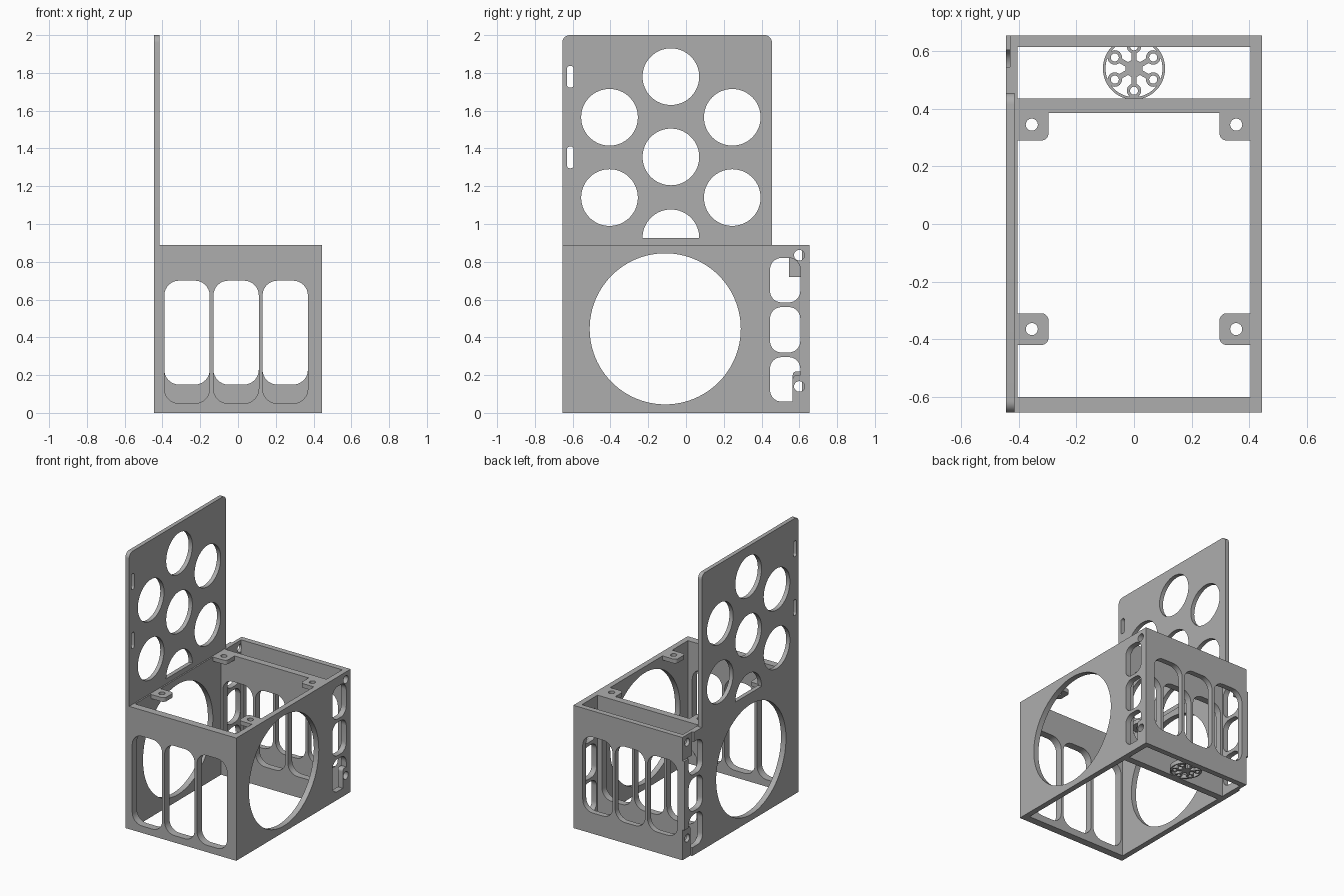
import bpy, bmesh, math
from mathutils import Matrix, Vector

cube = bpy.data.objects.get("Cube")
if cube:
    bpy.data.objects.remove(cube, do_unlink=True)

grey = bpy.data.materials.new("plain grey")
grey.use_nodes = True
grey.diffuse_color = (0.42, 0.42, 0.42, 1)
grey.node_tree.nodes["Principled BSDF"].inputs["Base Color"].default_value = (0.42, 0.42, 0.42, 1)

# Drawing planes: columns are the world directions of profile u, v and thickness
PLANES = {
    "side": Matrix(((0, 0, 1), (1, 0, 0), (0, 1, 0))),
    "front": Matrix(((1, 0, 0), (0, 0, -1), (0, 1, 0))),
    "top": Matrix.Identity(3),
}


def shape(points):
    """Closed outline; a third value on a point is its fillet radius."""
    out = []
    n = len(points)
    for i, p in enumerate(points):
        c = Vector(p[:2])
        r = p[2] if len(p) > 2 else 0
        if not r:
            out.append(c)
            continue
        a = (Vector(points[i - 1][:2]) - c).normalized() * r
        b = (Vector(points[(i + 1) % n][:2]) - c).normalized() * r
        for k in range(9):
            t = k / 8 * math.pi / 2
            out.append(c + a + b - b * math.cos(t) - a * math.sin(t))
    return out


def rect(u0, u1, v0, v1, r=0):
    return shape([(u0, v0, r), (u1, v0, r), (u1, v1, r), (u0, v1, r)])


def circle(u, v, r, n=64, turn=2 * math.pi):
    steps = n if turn > 4 else n + 1
    return [Vector((u + r * math.cos(turn * k / n), v + r * math.sin(turn * k / n)))
            for k in range(steps)]


def plate(name, plane, loops, w0, w1):
    """Flat plate: first loop is the outline, the rest are holes."""
    curve = bpy.data.curves.new(name, "CURVE")
    curve.dimensions = "2D"
    curve.fill_mode = "BOTH"
    curve.extrude = abs(w1 - w0) / 2
    for loop in loops:
        s = curve.splines.new("POLY")
        s.points.add(len(loop) - 1)
        for pt, co in zip(s.points, loop):
            pt.co = (co.x, co.y, 0, 1)
        s.use_cyclic_u = True
    temp = bpy.data.objects.new(name + "_profile", curve)
    bpy.context.collection.objects.link(temp)
    deps = bpy.context.evaluated_depsgraph_get()
    mesh = bpy.data.meshes.new_from_object(temp.evaluated_get(deps))
    bpy.data.objects.remove(temp, do_unlink=True)
    m = PLANES[plane]
    shift = m @ Vector((0, 0, 1)) * ((w0 + w1) / 2)
    if plane == "front":
        shift = -shift
    bm = bmesh.new()
    bm.from_mesh(mesh)
    bmesh.ops.remove_doubles(bm, verts=bm.verts, dist=1e-5)
    for v in bm.verts:
        v.co = m @ v.co + shift
    bmesh.ops.recalc_face_normals(bm, faces=bm.faces)
    bm.to_mesh(mesh)
    bm.free()
    mesh.shade_smooth()
    mesh.set_sharp_from_angle(angle=math.radians(30))
    mesh.materials.clear()
    mesh.materials.append(grey)
    mesh.name = name
    obj = bpy.data.objects.new(name, mesh)
    bpy.context.collection.objects.link(obj)
    return obj


X, Y, H = 0.445, 0.655, 0.89      # half width, half depth, box height
IN = 0.405                        # inner face of side walls
R = 0.06                          # small window fillet
fan_hole = circle(-0.11, 0.445, 0.4, 96)
screws = [circle(0.6, 0.835, 0.028, 24), circle(0.6, 0.14, 0.028, 24)]
mid_window = rect(0.445, 0.605, 0.32, 0.56, R)


def low_window(step):
    return shape([(0.445, 0.06, R), (0.565, 0.06), (0.565, step, 0.02),
                  (0.605, step), (0.605, 0.295, R), (0.445, 0.295, R)])


# Side wall at +x
plate("left_wall", "side", [rect(-Y, Y, 0, H), fan_hole, rect(0.445, 0.605, 0.585, 0.82, R),
                            mid_window, low_window(0.2)] + screws, IN, X)

# Side wall at -x: full inner layer, outer layer relieved around the screw tabs
high_window = shape([(0.445, 0.585, R), (0.605, 0.585, R), (0.605, 0.72), (0.545, 0.72),
                     (0.545, 0.82), (0.445, 0.82, R)])
plate("right_wall_inner", "side", [rect(-Y, Y, 0, H), fan_hole, high_window,
                                   mid_window, low_window(0.22)] + screws, -0.43, -IN)
relieved = shape([(-Y, 0), (0.565, 0), (0.565, 0.06), (0.445, 0.06, R), (0.445, 0.295, R),
                  (0.605, 0.295, R), (0.605, 0.22), (Y, 0.22), (Y, 0.72), (0.605, 0.72),
                  (0.605, 0.585, R), (0.445, 0.585, R), (0.445, 0.82, R), (0.545, 0.82),
                  (0.545, H), (-Y, H)])
plate("right_wall_outer", "side", [relieved, fan_hole, mid_window], -X, -0.43)

# Front, divider and back walls with three tall windows
for name, y0, y1, sill in (("front_wall", -Y, -0.6, 0.05),
                           ("divider_wall", 0.385, 0.435, 0.15),
                           ("back_wall", 0.615, Y, 0.15)):
    windows = [rect(c - 0.12, c + 0.12, sill, 0.7, 0.078) for c in (-0.27, -0.01, 0.25)]
    plate(name, "front", [rect(-IN, IN, 0, H)] + windows, y0, y1)

# Tall perforated panel above the -x wall
holes = [circle(u, v, 0.15) for u, v in ((-0.08, 1.78), (-0.08, 1.355), (-0.405, 1.565),
                                         (0.245, 1.565), (-0.405, 1.14), (0.245, 1.14))]
holes.append(circle(-0.08, 0.927, 0.15, 32, math.pi))
holes += [rect(-0.63, -0.595, z, z + 0.115, 0.015) for z in (1.295, 1.722)]
plate("tall_panel", "side", [shape([(-Y, H), (0.455, H), (0.455, 2, 0.04), (-Y, 2, 0.04)])]
      + holes, -X, -0.415)

# Mounting tabs flush with the top rim
for side, label in ((-1, "right"), (1, "left")):
    for end, y0, y1, hole_y, r in (("front", -0.42, -0.31, -0.365, 0.025),
                                   ("back", 0.29, 0.39, 0.345, 0)):
        outline = shape([(side * 0.41, y0), (side * 0.297, y0, 0.025),
                         (side * 0.297, y1, r), (side * 0.41, y1)])
        plate(f"{end}_{label}_tab", "top",
              [outline, circle(side * 0.355, hole_y, 0.021, 24)], H - 0.03, H)

# Ornamental floor medallion: ring, hub, spokes and small loops
cy, T = 0.54, 0.03
plate("medallion_ring", "top", [circle(0, cy, 0.108), circle(0, cy, 0.099)], 0, T)
plate("medallion_hub", "top", [circle(0, cy, 0.03, 32)], 0, T)
for k in range(6):
    d = Vector((math.cos(k * math.pi / 3 + math.pi / 6), math.sin(k * math.pi / 3 + math.pi / 6)))
    s = Vector((-d.y, d.x)) * 0.009
    c = Vector((0, cy))
    plate("medallion_spoke", "top", [[c + s, c - s, c + d * 0.06 - s, c + d * 0.06 + s]], 0, T)
    e = c + d * 0.077
    plate("medallion_loop", "top", [circle(e.x, e.y, 0.025, 24), circle(e.x, e.y, 0.014, 24)], 0, T)
